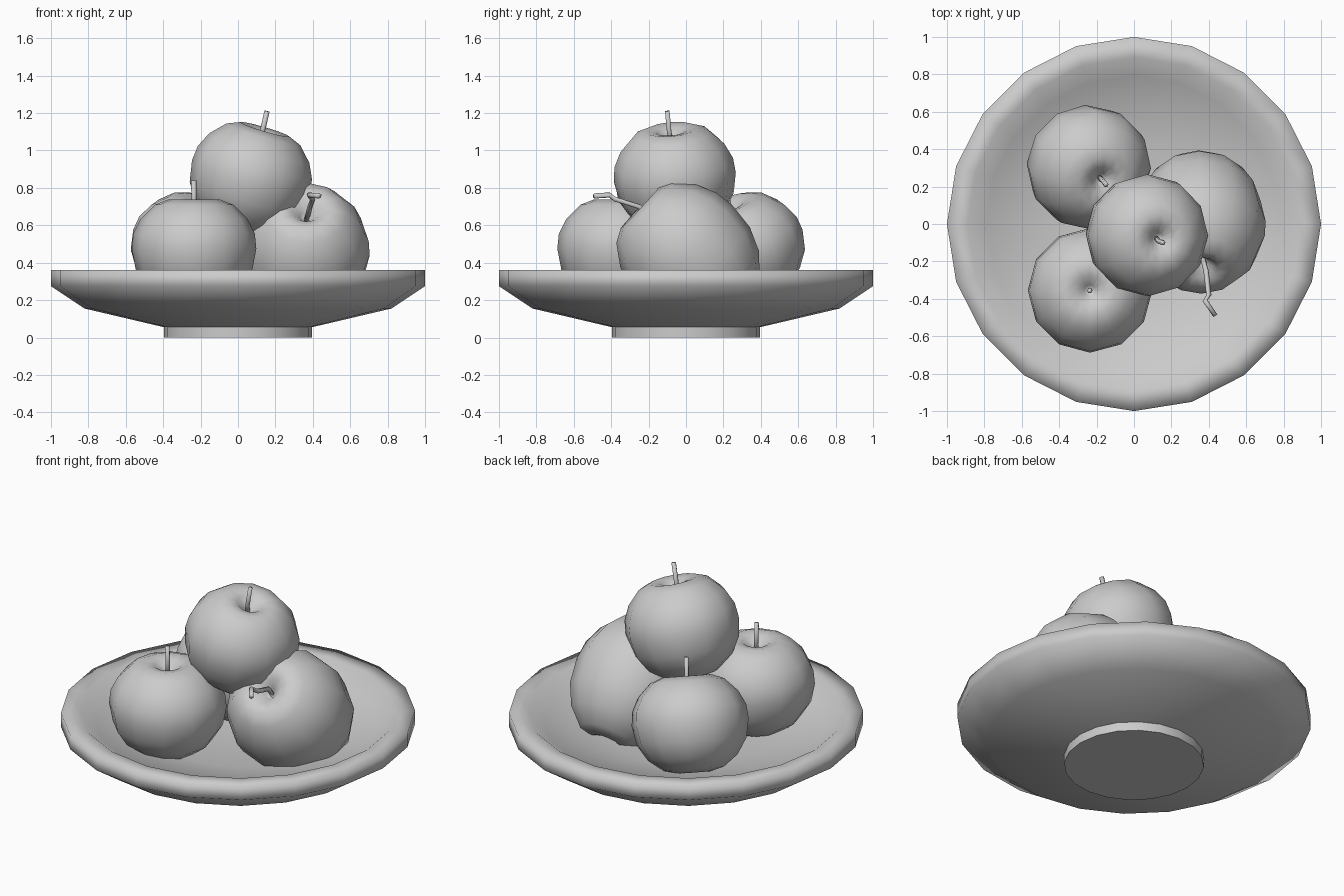
import bpy, bmesh, math
from mathutils import Vector

cube = bpy.data.objects.get("Cube")
if cube:
    bpy.data.objects.remove(cube, do_unlink=True)

grey = bpy.data.materials.new("plain_grey")
grey.use_nodes = True
grey.diffuse_color = (0.6, 0.6, 0.6, 1)
grey.node_tree.nodes["Principled BSDF"].inputs["Base Color"].default_value = (0.6, 0.6, 0.6, 1)


def finish(name, bm):
    bmesh.ops.recalc_face_normals(bm, faces=bm.faces[:])
    for face in bm.faces:
        face.smooth = True
    mesh = bpy.data.meshes.new(name)
    bm.to_mesh(mesh)
    bm.free()
    mesh.materials.append(grey)
    obj = bpy.data.objects.new(name, mesh)
    bpy.context.collection.objects.link(obj)
    return obj


def lathe(name, profile, sides):
    """Spin a (radius, height) profile around z."""
    bm = bmesh.new()
    verts = [bm.verts.new((r, 0, z)) for r, z in profile]
    edges = [bm.edges.new(pair) for pair in zip(verts, verts[1:])]
    bmesh.ops.spin(bm, geom=verts + edges, cent=(0, 0, 0), axis=(0, 0, 1),
                   angle=math.tau, steps=sides, use_duplicate=False)
    bmesh.ops.remove_doubles(bm, verts=bm.verts[:], dist=0.0005)
    return finish(name, bm)


def tube(name, path, radius, sides=6):
    """Sweep a small ring along a path and cap both ends."""
    bm = bmesh.new()
    points = [Vector(p) for p in path]
    rings = []
    for i, p in enumerate(points):
        along = points[min(i + 1, len(points) - 1)] - points[max(i - 1, 0)]
        turn = Vector((0, 0, 1)).rotation_difference(along)
        rings.append([bm.verts.new(p + turn @ Vector((radius * math.cos(a), radius * math.sin(a), 0)))
                      for a in (math.tau * k / sides for k in range(sides))])
    for low, high in zip(rings, rings[1:]):
        for k in range(sides):
            n = (k + 1) % sides
            bm.faces.new((low[k], low[n], high[n], high[k]))
    bm.faces.new(rings[0])
    bm.faces.new(rings[-1])
    return finish(name, bm)


# Footed plate with a thick rim; the rings of the foot stay sharp
plate = lathe("plate", [(0, 0), (0.395, 0), (0.395, 0.055), (0.82, 0.155), (1, 0.275), (1, 0.36),
                        (0.89, 0.36), (0.79, 0.285), (0.4, 0.2), (0, 0.19)], 20)
for edge in plate.data.edges:
    a, b = (plate.data.vertices[i].co for i in edge.vertices)
    if max(a.z, b.z) < 0.06 and abs(a.z - b.z) < 0.001:
        edge.use_edge_sharp = True

# Apple body: dimple, shoulder, belly, tapered base
APPLE = [(0, 0.17), (0.03, 0.2), (0.08, 0.24), (0.14, 0.252), (0.21, 0.225), (0.285, 0.15),
         (0.325, 0.07), (0.333, -0.01), (0.312, -0.12), (0.255, -0.21), (0.17, -0.275),
         (0.09, -0.295), (0.03, -0.27), (0, -0.25)]


def apple(name, centre, axis, width, length, stem):
    turn = Vector((0, 0, 1)).rotation_difference(Vector(axis))
    body = lathe(name, [(r * width, z * length) for r, z in APPLE], 12)
    body.rotation_mode = 'QUATERNION'
    body.rotation_quaternion = turn
    body.location = centre
    root = Vector(centre) + turn @ Vector((0, 0, 0.16 * length))
    tube(name + "_stem", [root] + stem, 0.014)


apple("front_right_apple", (-0.235, -0.355, 0.485), (0, 0, 1), 1, 1,
      [(-0.235, -0.355, 0.74), (-0.237, -0.357, 0.84)])
apple("back_right_apple", (-0.24, 0.303, 0.485), (0.3, -0.3, 0.9), 1, 1,
      [(-0.165, 0.23, 0.71), (-0.15, 0.21, 0.82)])
apple("left_apple", (0.355, 0, 0.46), (0.03, -0.73, 0.68), 1.05, 1.35,
      [(0.385, -0.25, 0.7), (0.4, -0.38, 0.74), (0.38, -0.41, 0.762), (0.435, -0.49, 0.757)])
apple("top_apple", (0.07, -0.06, 0.865), (0.28, -0.08, 0.95), 0.98, 1.03,
      [(0.13, -0.09, 1.1), (0.155, -0.1, 1.21)])
